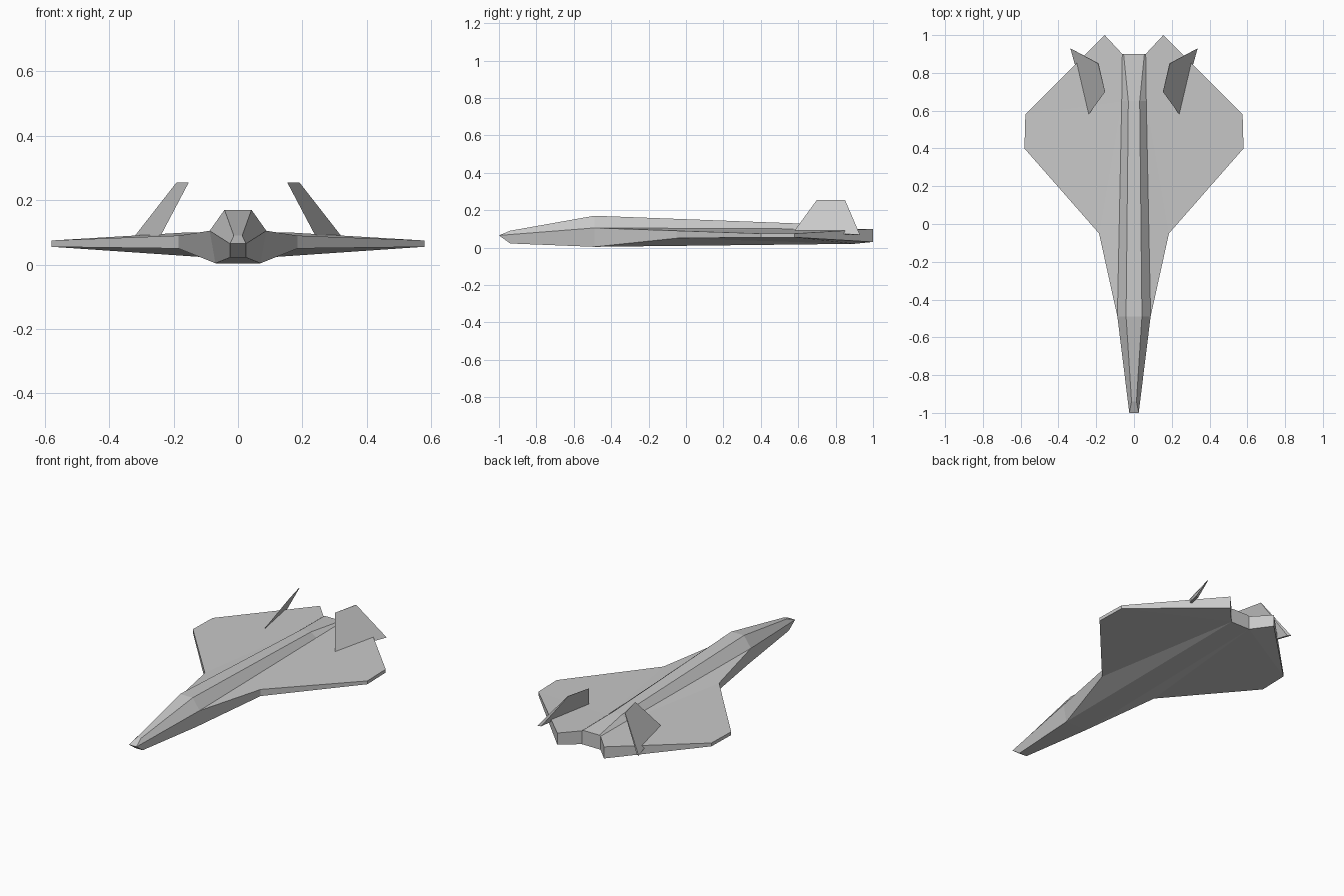
import bpy
import bmesh

default = bpy.data.objects.get("Cube")
if default:
    bpy.data.objects.remove(default, do_unlink=True)

# Single hull colour
grey = bpy.data.materials.new("hull_grey")
grey.use_nodes = True
colour = (0.58, 0.58, 0.58, 1.0)
grey.diffuse_color = colour
grey.node_tree.nodes["Principled BSDF"].inputs["Base Color"].default_value = colour


def mirrored_part(name, points, faces):
    """Build the left half from named points, then mirror it across x."""
    bm = bmesh.new()
    verts = {key: bm.verts.new(co) for key, co in points.items()}
    for face in faces:
        bm.faces.new([verts[key] for key in face.split()])
    bmesh.ops.mirror(bm, geom=bm.verts[:] + bm.edges[:] + bm.faces[:],
                     axis="X", merge_dist=0.0005)
    bmesh.ops.remove_doubles(bm, verts=bm.verts[:], dist=0.0005)
    bmesh.ops.recalc_face_normals(bm, faces=bm.faces[:])
    mesh = bpy.data.meshes.new(name)
    bm.to_mesh(mesh)
    bm.free()
    mesh.materials.append(grey)
    obj = bpy.data.objects.new(name, mesh)
    bpy.context.collection.objects.link(obj)
    return obj


# Fuselage blended into the wings
hull = {
    "nose": (0.025, -1, 0.065),
    "nose_top": (0.013, -0.94, 0.09),
    "nose_low": (0.025, -0.94, 0.022),
    "spine": (0.042, -0.49, 0.17),
    "spine_aft": (0.03, 0.65, 0.127),
    "spine_end": (0.055, 0.9, 0.105),
    "side": (0.088, -0.49, 0.105),
    "side_aft": (0.065, 0.65, 0.1),
    "side_end": (0.062, 0.9, 0.1),
    "belly": (0.07, -0.49, 0.004),
    "belly_end": (0.062, 0.9, 0.02),
    "root": (0.185, -0.05, 0.09),
    "tip": (0.58, 0.4, 0.075),
    "tip_aft": (0.575, 0.58, 0.075),
    "tail": (0.155, 1, 0.1),
}
# Lower rim of the wing
for key, z in (("root", 0.05), ("tip", 0.055), ("tip_aft", 0.055), ("tail", 0.03)):
    hull[key + "_low"] = (hull[key][0], hull[key][1], z)
# Centreline points
for key in ("nose", "nose_top", "nose_low", "spine", "spine_aft",
            "spine_end", "belly", "belly_end"):
    hull["mid_" + key] = (0, hull[key][1], hull[key][2])

faces = [
    # nose and forward body sides
    "nose_top nose side spine",
    "nose nose_low belly side",
    # spine flanks
    "spine side side_aft spine_aft",
    "spine_aft side_aft side_end spine_end",
    # wing upper skin
    "side root side_aft",
    "root tip tip_aft side_aft",
    "side_aft tip_aft tail side_end",
    # wing lower skin
    "belly root_low belly_end",
    "root_low tip_low tip_aft_low belly_end",
    "tip_aft_low tail_low belly_end",
    # closed rear between the wing halves
    "mid_spine_end spine_end side_end belly_end mid_belly_end",
]
# Strips along the centreline
for a, b in (("nose", "nose_top"), ("nose_top", "spine"), ("spine", "spine_aft"),
             ("spine_aft", "spine_end"), ("nose", "nose_low"),
             ("nose_low", "belly"), ("belly", "belly_end")):
    faces.append(f"mid_{a} {a} {b} mid_{b}")
# Vertical rim of the wing
rim = [("side", "belly")]
rim += [(key, key + "_low") for key in ("root", "tip", "tip_aft", "tail")]
rim.append(("side_end", "belly_end"))
for (a, a_low), (b, b_low) in zip(rim, rim[1:]):
    faces.append(f"{a} {b} {b_low} {a_low}")
mirrored_part("fuselage_and_wings", hull, faces)

# Inward-leaning tail fins: sharp front edge, thicker rear
fin = {
    "base": (0.24, 0.58, 0.09),
    "top": (0.153, 0.7, 0.255),
    "base_out": (0.337, 0.93, 0.068),
    "base_in": (0.318, 0.92, 0.066),
    "top_out": (0.191, 0.85, 0.255),
    "top_in": (0.187, 0.85, 0.255),
}
mirrored_part("tail_fins", fin, [
    "base base_out top_out top",
    "base top top_in base_in",
    "base_out base_in top_in top_out",
    "top top_out top_in",
    "base base_in base_out",
])
